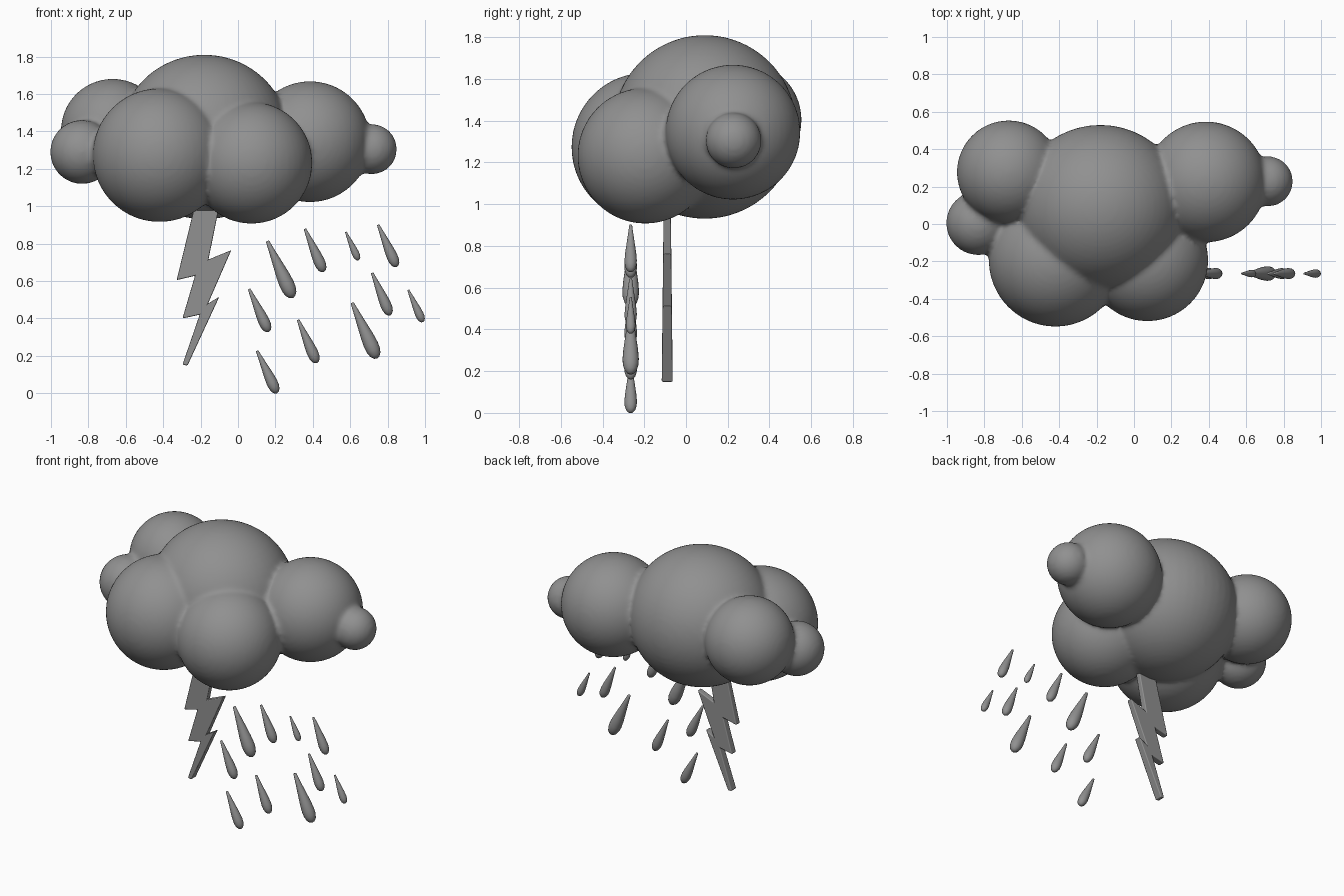
import bpy, bmesh, math
from mathutils import Vector, Matrix

if "Cube" in bpy.data.objects:
    bpy.data.objects.remove(bpy.data.objects["Cube"])

grey = bpy.data.materials.new("dark_grey")
grey.diffuse_color = (0.28, 0.28, 0.28, 1)
grey.use_nodes = True
grey.node_tree.nodes["Principled BSDF"].inputs["Base Color"].default_value = grey.diffuse_color


def make_object(name, bm, smooth_angle):
    bmesh.ops.recalc_face_normals(bm, faces=bm.faces[:])
    mesh = bpy.data.meshes.new(name)
    bm.to_mesh(mesh)
    bm.free()
    mesh.materials.append(grey)
    obj = bpy.data.objects.new(name, mesh)
    bpy.context.collection.objects.link(obj)
    bpy.ops.object.select_all(action='DESELECT')
    obj.select_set(True)
    bpy.context.view_layer.objects.active = obj
    bpy.ops.object.shade_smooth_by_angle(angle=math.radians(smooth_angle))
    return obj


# Cloud: overlapping puffs fused into one soft skin
puffs = [  # x, y, z, radius, stretch in x
    (-0.18, 0.09, 1.37, 0.44, 1.03),
    (-0.42, -0.192, 1.273, 0.357, 1),
    (0.072, -0.195, 1.232, 0.325, 1),
    (0.385, 0.225, 1.345, 0.323, 1),
    (-0.67, 0.277, 1.404, 0.277, 1),
    (-0.833, 0.005, 1.29, 0.171, 1),
    (0.715, 0.228, 1.305, 0.134, 1),
]
bm = bmesh.new()
for x, y, z, r, sx in puffs:
    bmesh.ops.create_uvsphere(bm, u_segments=48, v_segments=32, radius=r,
                              matrix=Matrix.Translation((x, y, z)) @ Matrix.Diagonal((sx, 1, 1, 1)))
cloud = make_object("cloud", bm, 180)
remesh = cloud.modifiers.new("fuse", 'REMESH')
remesh.mode = 'VOXEL'
remesh.voxel_size = 0.015
remesh.use_smooth_shade = True
soften = cloud.modifiers.new("soften", 'SMOOTH')
soften.factor = 0.5
soften.iterations = 6

# Lightning bolt: zigzag outline, slightly thicker towards the bottom
outline = [(-0.232, 1.0), (-0.1, 1.0), (-0.158, 0.715), (-0.036, 0.765),
           (-0.16, 0.48), (-0.1, 0.516), (-0.27, 0.148), (-0.297, 0.153),
           (-0.205, 0.42), (-0.297, 0.4), (-0.23, 0.628), (-0.328, 0.605)]
bm = bmesh.new()
sides = []
for s in (-1, 1):
    ring = [bm.verts.new((x, -0.09 + s * (0.028 - 0.011 * z), z)) for x, z in outline]
    bm.faces.new(ring)
    sides.append(ring)
n = len(outline)
for i in range(n):
    j = (i + 1) % n
    bm.faces.new((sides[0][i], sides[0][j], sides[1][j], sides[1][i]))
bolt = make_object("lightning_bolt", bm, 30)
bevel = bolt.modifiers.new("soft_edges", 'BEVEL')
bevel.width = 0.006
bevel.segments = 2
bevel.harden_normals = True

# Raindrops: one teardrop profile spun round each slanted axis
profile = [(0.0, 0.02), (0.01, 0.028), (0.2, 0.052), (0.4, 0.08), (0.6, 0.107),
           (0.75, 0.119), (0.85, 0.114), (0.93, 0.09), (0.98, 0.05)]
drops = [  # tip x, tip z, end x, end z
    (0.157, 0.814, 0.294, 0.509),
    (0.358, 0.879, 0.459, 0.648),
    (0.576, 0.863, 0.645, 0.711),
    (0.749, 0.901, 0.849, 0.675),
    (0.717, 0.644, 0.814, 0.417),
    (0.059, 0.558, 0.165, 0.327),
    (0.321, 0.393, 0.423, 0.161),
    (0.61, 0.484, 0.744, 0.185),
    (0.91, 0.553, 0.989, 0.38),
    (0.102, 0.227, 0.209, 0.0),
]
SEG = 20
for k, (x0, z0, x1, z1) in enumerate(drops):
    tip, end = Vector((x0, -0.265, z0)), Vector((x1, -0.265, z1))
    axis = end - tip
    length = axis.length
    u = Vector((axis.z, 0, -axis.x)).normalized()
    v = Vector((0, 1, 0))
    bm = bmesh.new()
    rings = []
    for t, r in profile:
        rings.append([bm.verts.new(tip + axis * t + length * r * (
            u * math.cos(a * math.tau / SEG) + v * math.sin(a * math.tau / SEG)))
            for a in range(SEG)])
    for ra, rb in zip(rings, rings[1:]):
        for i in range(SEG):
            j = (i + 1) % SEG
            bm.faces.new((ra[i], ra[j], rb[j], rb[i]))
    for ring, pole in ((rings[0], tip), (rings[-1], end)):
        p = bm.verts.new(pole)
        for i in range(SEG):
            bm.faces.new((ring[i], ring[(i + 1) % SEG], p))
    make_object(f"raindrop_{k + 1}", bm, 60)
